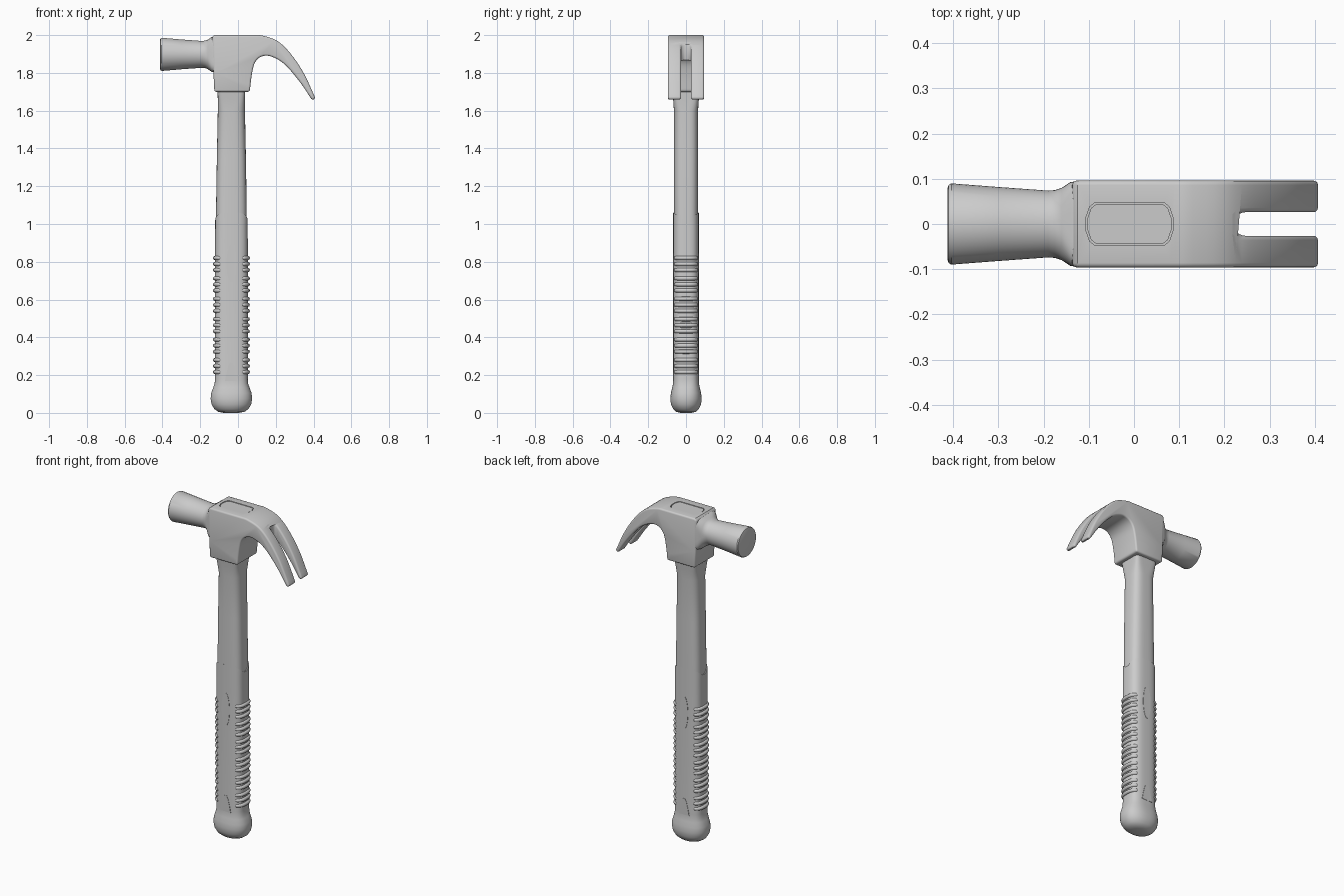
import bpy, bmesh, math
from mathutils import Vector

if "Cube" in bpy.data.objects:
    bpy.data.objects.remove(bpy.data.objects["Cube"])

CX = -0.035  # handle axis


def make(name, verts, faces):
    me = bpy.data.meshes.new(name)
    me.from_pydata([tuple(v) for v in verts], [], faces)
    bm = bmesh.new()
    bm.from_mesh(me)
    bmesh.ops.recalc_face_normals(bm, faces=bm.faces)
    bm.to_mesh(me)
    bm.free()
    ob = bpy.data.objects.new(name, me)
    bpy.context.collection.objects.link(ob)
    return ob


def finish(ob, angle=35):
    bpy.ops.object.select_all(action='DESELECT')
    bpy.context.view_layer.objects.active = ob
    ob.select_set(True)
    if ob.modifiers or ob.type == 'CURVE':
        bpy.ops.object.convert(target='MESH')
    bpy.ops.object.shade_smooth_by_angle(angle=math.radians(angle))


def oval(t, a, b, n):
    """Point on a superellipse: n=2 round, larger n boxier."""
    c, s = math.cos(t), math.sin(t)
    return (a * math.copysign(abs(c) ** (2 / n), c),
            b * math.copysign(abs(s) ** (2 / n), s))


def loft(name, rings, place, seg=48):
    """rings of (along, half width, half depth, exponent)."""
    verts = [place(h, *oval(2 * math.pi * (i + .5) / seg, a, b, n))
             for h, a, b, n in rings for i in range(seg)]
    faces = [(r * seg + i, r * seg + (i + 1) % seg,
              (r + 1) * seg + (i + 1) % seg, (r + 1) * seg + i)
             for r in range(len(rings) - 1) for i in range(seg)]
    last = (len(rings) - 1) * seg
    faces += [tuple(range(seg))[::-1], tuple(range(last, last + seg))]
    return make(name, verts, faces)


def prism(name, pts, lo, hi, place):
    n = len(pts)
    verts = [place(u, v, d) for d in (lo, hi) for u, v in pts]
    faces = [tuple(range(n))[::-1], tuple(range(n, 2 * n))]
    faces += [(i, (i + 1) % n, n + (i + 1) % n, n + i) for i in range(n)]
    return make(name, verts, faces)


def smooth_path(pts, k=5):
    """Catmull-Rom curve through the points."""
    P = [Vector(p) for p in pts]
    P = [2 * P[0] - P[1]] + P + [2 * P[-1] - P[-2]]
    out = []
    for a, b, c, d in zip(P, P[1:], P[2:], P[3:]):
        for i in range(k):
            t = i / k
            out.append(.5 * (2 * b + (c - a) * t + (2 * a - 5 * b + 4 * c - d) * t ** 2
                             + (3 * b - a - 3 * c + d) * t ** 3))
    return out + [P[-2]]


def side(x, z, y):
    return (x, y, z)


def flat(x, y, z):
    return (x, y, z)


# head: body and curved claw as one side profile
outer = smooth_path([(0.08, 2.0), (0.13, 1.997), (0.21, 1.968), (0.28, 1.90),
                     (0.35, 1.795), (0.41, 1.665)])
inner = smooth_path([(0.393, 1.655), (0.325, 1.755), (0.245, 1.847), (0.175, 1.887),
                     (0.125, 1.887), (0.09, 1.855), (0.073, 1.79), (0.062, 1.70)])
profile = [(-0.125, 1.70), (-0.13, 1.80), (-0.137, 1.99), (-0.125, 2.0)] + outer + inner
head = prism("head_and_claw", profile, -0.096, 0.096, side)

slot = prism("slot_cutter", [(0.225, -0.016), (0.235, -0.026), (0.6, -0.026),
                             (0.6, 0.026), (0.235, 0.026), (0.225, 0.016)], 1.5, 2.1, flat)


def plate(s):
    """Bracket-ended outline of the wedge plate on top of the head."""
    half = [(0.078, 0.046), (0.088, 0.038), (0.096, 0.015)]
    right = [(x - s, y - s) for x, y in half]
    right += [(x, -y) for x, y in right[::-1]]
    return [(x - 0.01, y) for x, y in right + [(-x, -y) for x, y in right]]


recess = prism("recess_cutter", plate(0), 1.988, 2.1, flat)
for cutter in (slot, recess):
    cutter.hide_render = True
    if cutter is recess:
        bev = head.modifiers.new("soft_edges", 'BEVEL')
        bev.width, bev.segments = 0.010, 3
        bev.limit_method, bev.angle_limit = 'ANGLE', math.radians(40)
        bev.use_clamp_overlap = False
    mod = head.modifiers.new("cut", 'BOOLEAN')
    mod.operation, mod.object, mod.solver = 'DIFFERENCE', cutter, 'EXACT'
finish(head)
for cutter in (slot, recess):
    bpy.data.objects.remove(cutter)

finish(prism("wedge_plate", plate(0.003), 1.98, 1.998, flat))

# striking face and neck, blending from round to square
finish(loft("striking_face", [
    (-0.412, 0.080, 0.080, 2), (-0.410, 0.086, 0.085, 2), (-0.404, 0.090, 0.088, 2),
    (-0.30, 0.082, 0.079, 2), (-0.19, 0.074, 0.071, 2), (-0.175, 0.075, 0.073, 2.2),
    (-0.16, 0.080, 0.078, 2.8), (-0.14, 0.093, 0.092, 5), (-0.12, 0.095, 0.096, 8)],
    lambda h, u, v: (h, u, 1.898 + v)))


# shaft
def upright(h, u, v):
    return (CX + u, v, h)


finish(loft("shaft", [
    (0.90, 0.081, 0.064, 3), (1.10, 0.081, 0.064, 3), (1.35, 0.077, 0.064, 3),
    (1.60, 0.072, 0.064, 3), (1.66, 0.072, 0.068, 5), (1.72, 0.074, 0.074, 8)], upright))


# grip with flared butt; its top edge dips on the narrow sides
def grip_place(h, u, v):
    if h > 1.0:
        h = 1.01 + 0.05 * min(1, abs(v) / 0.066)
    return (CX + u, v, h)


finish(loft("grip", [
    (0.0, 0.040, 0.030, 2), (0.006, 0.070, 0.052, 2.1), (0.02, 0.090, 0.068, 2.2),
    (0.045, 0.105, 0.080, 2.3), (0.075, 0.110, 0.083, 2.4), (0.105, 0.107, 0.080, 2.5),
    (0.135, 0.096, 0.073, 2.7), (0.155, 0.089, 0.069, 3), (0.18, 0.087, 0.068, 3),
    (0.90, 0.087, 0.068, 3), (0.985, 0.086, 0.068, 3), (1.05, 0.086, 0.068, 3),
    (1.05, 0.078, 0.061, 3)], grip_place))

# finger ribs: groups of three around each narrow side
ribs_curve = bpy.data.curves.new("grip_ribs", 'CURVE')
ribs_curve.dimensions = '3D'
ribs_curve.bevel_depth, ribs_curve.bevel_resolution = 0.011, 2
ribs_curve.use_fill_caps = True
for group in range(6):
    for k in range(3):
        z = 0.82 - 0.108 * group - 0.032 * k
        for sgn in (-1, 1):
            sp = ribs_curve.splines.new('POLY')
            sp.points.add(18)
            for i, p in enumerate(sp.points):
                x, y = oval(math.radians(-58 + 116 * i / 18), 0.087, 0.062, 3)
                p.co = (CX + sgn * x, y, z, 1)
                p.radius = 0.6 if i in (0, 18) else 1
ribs = bpy.data.objects.new("grip_ribs", ribs_curve)
bpy.context.collection.objects.link(ribs)
finish(ribs, 50)

# shallow oval pads and small arches on both broad faces
oval_pts = [(CX + 0.026 * math.cos(t), 0.79 + 0.10 * math.sin(t))
            for t in (2 * math.pi * i / 32 for i in range(32))]
arch_pts = [(CX + x, z) for x, z in [(-0.034, 0.17), (-0.026, 0.21), (-0.016, 0.25),
            (-0.007, 0.267), (0.007, 0.267), (0.016, 0.25), (0.026, 0.21), (0.034, 0.17)]]
for name, pts in (("oval_pad", oval_pts), ("arch_pad", arch_pts)):
    for tag, s in (("front", -1), ("back", 1)):
        finish(prism(f"{name}_{tag}", pts, s * 0.05, s * 0.0695, side))
